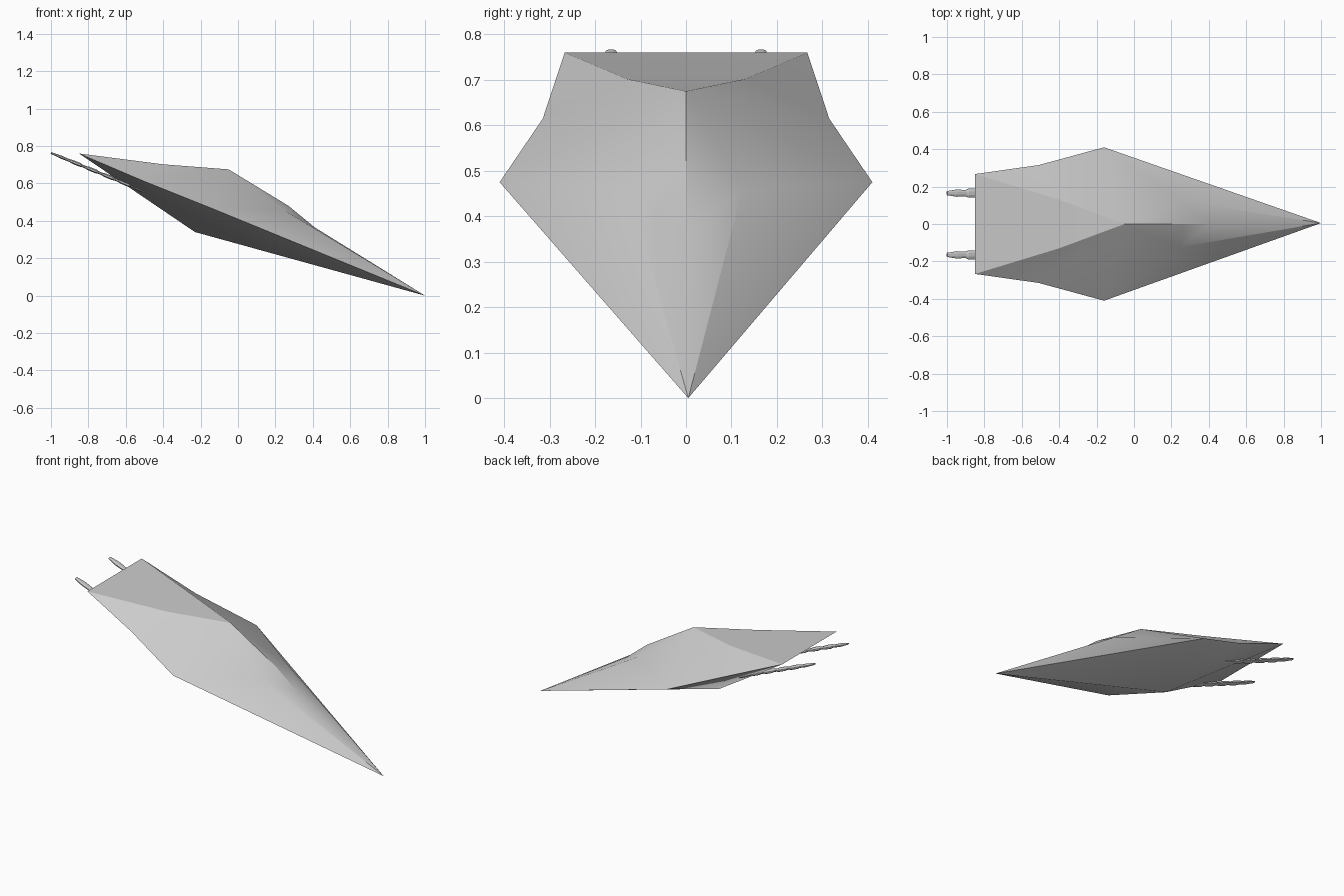
import bpy, bmesh, math
from mathutils import Vector

if "Cube" in bpy.data.objects:
    bpy.data.objects.remove(bpy.data.objects["Cube"])


def make_object(name, verts, faces):
    bm = bmesh.new()
    vs = [bm.verts.new(v) for v in verts]
    for f in faces:
        bm.faces.new([vs[i] for i in f])
    bmesh.ops.recalc_face_normals(bm, faces=bm.faces)
    me = bpy.data.meshes.new(name)
    bm.to_mesh(me)
    bm.free()
    ob = bpy.data.objects.new(name, me)
    bpy.context.collection.objects.link(ob)
    return ob


# Faceted hull: centreline points, then one side's points mirrored across y
centre = {"nose": (1.0, 0.005, 0.0), "peak": (-0.05, 0, 0.675), "hood": (0.27, 0, 0.48),
          "visor": (0.41, 0, 0.365), "keel": (-0.23, 0, 0.34)}
side = {"cheek": (0.25, 0.123, 0.455), "tip": (-0.16, 0.41, 0.475), "wing": (-0.51, 0.315, 0.615),
        "tail": (-0.85, 0.267, 0.76), "deck": (-0.4, 0.13, 0.702)}
points = dict(centre)
for key, (x, y, z) in side.items():
    points[key + "+"], points[key + "-"] = (x, y, z), (x, -y, z)
names = list(points)
half = ["peak cheek hood", "hood cheek visor", "visor cheek nose", "cheek tip nose",
        "peak tip cheek", "peak wing tip", "peak deck wing", "deck tail wing",
        "nose tip keel", "keel tip wing", "keel wing tail"]
patches = []
for sign in "+-":
    for f in half:
        patches.append([n if n in centre else n + sign for n in f.split()])
patches += [["peak", "deck+", "deck-"], ["deck+", "tail+", "tail-", "deck-"],
            ["keel", "tail+", "tail-"]]
hull = make_object("hull", list(points.values()), [[names.index(n) for n in p] for p in patches])


# Rear boosters: flattened octagonal rods with stepped collars along a sloping axis
start, end = Vector((-0.33, 0, 0.487)), Vector((-1.0, 0, 0.763))
axis = (end - start).normalized()
up = Vector((-axis.z, 0, axis.x))
if up.z < 0:
    up.negate()
profile = [(0, 0.012), (0.03, 0.022)]
for i in range(6):
    t = 0.1 + i * 0.13
    profile += [(t, 0.018), (t + 0.02, 0.026), (t + 0.08, 0.026), (t + 0.1, 0.018)]
profile += [(0.92, 0.021), (1.0, 0.012)]


def booster(name, y):
    n = 8
    verts, faces = [], []
    for t, r in profile:
        c = start.lerp(end, t)
        for k in range(n):
            a = math.tau * (k + 0.5) / n
            verts.append(c + Vector((0, y + r * math.cos(a), 0)) + up * (0.42 * r * math.sin(a)))
    for j in range(len(profile) - 1):
        for k in range(n):
            k2 = (k + 1) % n
            faces.append([j * n + k, j * n + k2, j * n + n + k2, j * n + n + k])
    faces += [list(range(n)), list(range(len(verts) - n, len(verts)))]
    make_object(name, verts, faces)


# Struts tying each booster to the underside
def strut(name, x, y, z):
    bpy.ops.mesh.primitive_cube_add(size=1, location=(x, y, z))
    ob = bpy.context.object
    ob.name = name
    ob.scale = (0.03, 0.012, 0.04)
    ob.rotation_euler.y = math.radians(20)


for label, s in (("left", 1), ("right", -1)):
    booster(label + "_booster", 0.165 * s)
    for i, x in enumerate((-0.52, -0.67)):
        strut(f"{label}_strut_{i}", x, 0.165 * s, 0.578 - 0.41 * (x + 0.52))

bpy.ops.object.select_all(action='DESELECT')
hull.select_set(True)
bpy.context.view_layer.objects.active = hull
bpy.ops.object.shade_smooth_by_angle(angle=math.radians(25))
